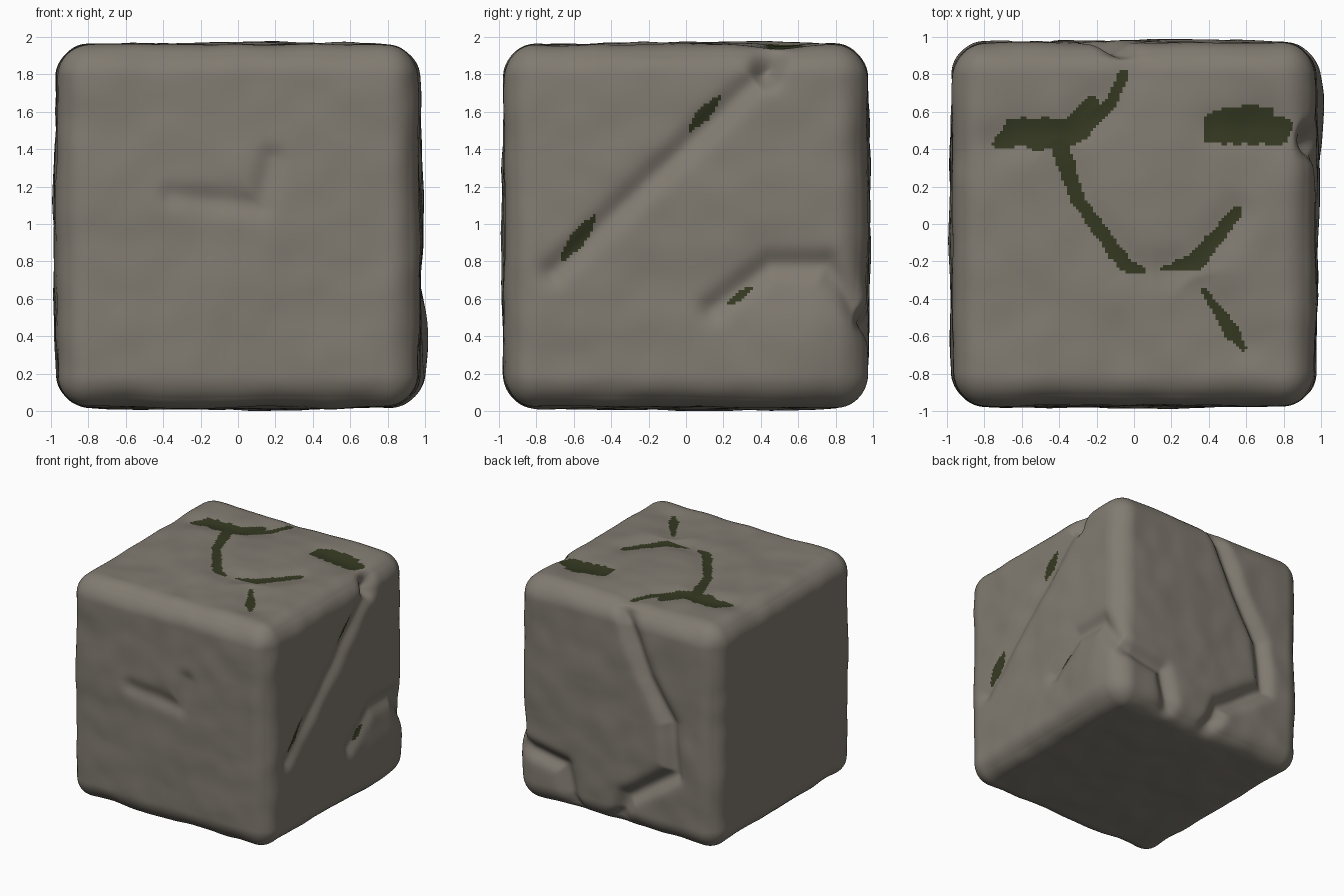
import bpy, bmesh
from mathutils import Vector, noise

if "Cube" in bpy.data.objects:
    bpy.data.objects.remove(bpy.data.objects["Cube"])

N = 124                 # grid cells per cube side
HALF, R = 0.965, 0.17   # half size and corner radius


def material(name, rgb):
    m = bpy.data.materials.new(name)
    m.diffuse_color = (*rgb, 1)
    m.use_nodes = True
    m.node_tree.nodes["Principled BSDF"].inputs["Base Color"].default_value = m.diffuse_color
    return m


def right(u, v): return Vector((HALF, u, v))
def back(u, v): return Vector((u, HALF, v))
def front(u, v): return Vector((u, -HALF, v))
def top(u, v): return Vector((u, v, 2 * HALF))


# Moss strokes on the top: (x, y, radius) points
MOSS_TOP = [
    [(-.73, .43, .03), (-.62, .49, .08), (-.36, .48, .08), (-.13, .63, .03), (-.055, .8, .028)],
    [(-.3, .55, .05), (-.22, .65, .035)],
    [(-.4, .42, .05), (-.3, .13, .036), (-.05, -.22, .04), (.05, -.25, .018)],
    [(.45, .52, .09), (.65, .53, .11), (.76, .5, .08)],
    [(.15, -.24, .01), (.33, -.2, .05), (.55, .06, .03)],
    [(.37, -.35, .016), (.52, -.57, .04), (.58, -.66, .02)],
]
# Moss slivers on the right side: (y, z) ends and half width
MOSS_SIDE = [((.01, 1.49), (.19, 1.69), .034), ((-.67, .8), (-.48, 1.05), .042),
             ((.21, .56), (.36, .67), .022)]

# Cracks: face, depth, path across that face
CRACKS = [
    (right, .10, [(.46, 1.95), (.42, 1.8)]),
    (right, .04, [(.42, 1.8), (.3, 1.7), (-.7, .75)]),
    (back, .07, [(-.05, 1.95), (-.3, 1.4), (-.52, 1.05), (-.56, .62), (-.1, .3), (0, .05)]),
    (right, .04, [(.15, .55), (.45, .78), (.75, .78), (.95, .5)]),
    (back, .06, [(.95, .5), (.5, .42), (.42, .08)]),
    (front, .025, [(-.35, 1.15), (.12, 1.1), (.18, 1.35)]),
]
SEGMENTS = [(.07, d, face(*a), face(*b)) for face, d, path in CRACKS for a, b in zip(path, path[1:])]
# the moss on top lies in shallow hollows
SEGMENTS += [(.11, .022, top(*a[:2]), top(*b[:2])) for s in MOSS_TOP for a, b in zip(s, s[1:])]
LUMP = right(.6, .36)


def along(p, a, b):
    """Clamped position of the nearest point on the segment a-b."""
    ab = b - a
    return max(0, min(1, (p - a).dot(ab) / ab.length_squared))


def surface(p):
    """Turn a point of a plain cube into a point of the worn block."""
    lim = HALF - R
    inner = Vector([max(-lim, min(lim, c * HALF)) for c in p])
    n = (p * HALF - inner).normalized()
    q = inner + n * R + Vector((0, 0, .99))
    # gentle swelling of each face, weathering and the lump at a lower corner
    u, v = sorted(abs(c) for c in p)[:2]
    off = .018 * (1 - u * u) * (1 - v * v)
    off += .012 * noise.noise(q * 2.2) + .008 * noise.noise(q * 5)
    off += .04 * 2.718 ** (-(q - LUMP).length_squared / .08)
    deep = 0
    for w, d, a, b in SEGMENTS:
        reach = 2.5 * w + (b - a).length / 2
        if (q - (a + b) / 2).length_squared < reach * reach:
            dist2 = (q - a.lerp(b, along(q, a, b))).length_squared
            deep = max(deep, d * 2.718 ** (-dist2 / w ** 2))
    return q + n * (off - deep)


def wobble(p):
    return 1 + .25 * noise.noise(p.to_3d() * 14)


def mossy_top(p):
    for s in MOSS_TOP:
        for a, b in zip(s, s[1:]):
            va, vb = Vector(a[:2]), Vector(b[:2])
            t = along(p, va, vb)
            if (p - va.lerp(vb, t)).length < (a[2] + (b[2] - a[2]) * t) * wobble(p):
                return True
    return False


def mossy_side(p):
    for a, b, r in MOSS_SIDE:
        va, vb = Vector(a), Vector(b)
        t = along(p, va, vb)
        if (p - va.lerp(vb, t)).length < r * 4 * t * (1 - t) * wobble(p):
            return True
    return False


# Stone block
bm = bmesh.new()
bmesh.ops.create_cube(bm, size=2)
bmesh.ops.subdivide_edges(bm, edges=bm.edges[:], cuts=N - 1, use_grid_fill=True)
for v in bm.verts:
    v.co = surface(v.co.copy())
bm.normal_update()

# Moss patches by position on the top and right faces
for f in bm.faces:
    f.smooth = True
    c = f.calc_center_median()
    if c.z > 1.85 and f.normal.z > .6:
        f.material_index = int(mossy_top(c.xy))
    elif c.x > .85 and f.normal.x > .6:
        f.material_index = int(mossy_side(c.yz))

mesh = bpy.data.meshes.new("stone_block")
bm.to_mesh(mesh)
bm.free()
mesh.materials.append(material("grey stone", (.22, .198, .165)))
mesh.materials.append(material("dark moss", (.034, .040, .015)))
block = bpy.data.objects.new("stone_block", mesh)
bpy.context.collection.objects.link(block)
